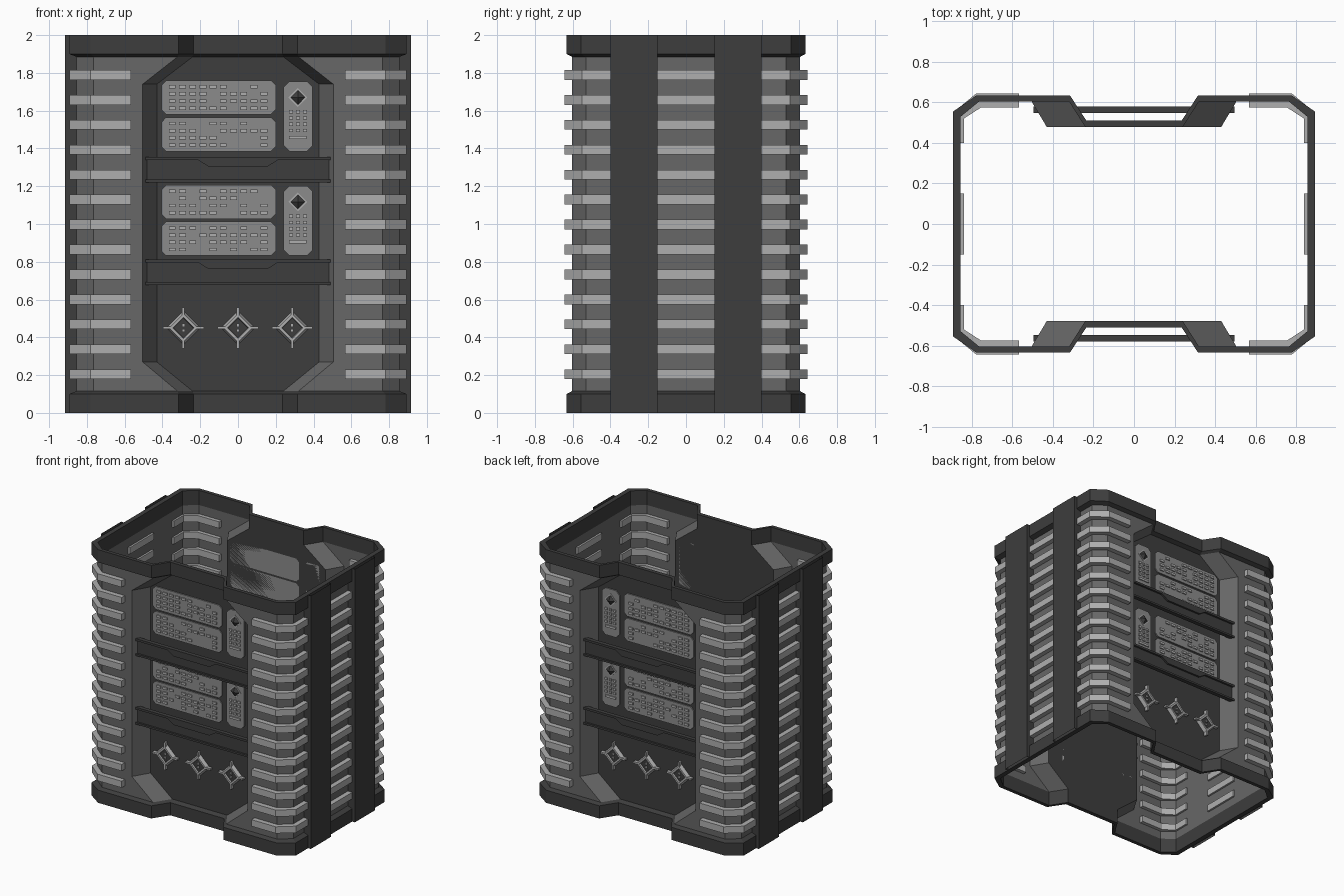
import bpy, bmesh, random
from mathutils import Vector

if "Cube" in bpy.data.objects:
    bpy.data.objects.remove(bpy.data.objects["Cube"])

random.seed(4)

def material(name, v):
    m = bpy.data.materials.new(name)
    m.diffuse_color = (v, v, v, 1)
    m.use_nodes = True
    m.node_tree.nodes["Principled BSDF"].inputs["Base Color"].default_value = m.diffuse_color
    return m

DARK = material("charcoal", 0.047)
BODY = material("mid_grey", 0.135)
PLATE = material("plate_grey", 0.26)
LIGHT = material("light_grey", 0.43)

def finish(name, bm, mat, mx=False, my=True, face_out=None):
    """Store a bmesh as an object, mirrored over x and/or y."""
    if face_out is None:
        bmesh.ops.recalc_face_normals(bm, faces=bm.faces)
    else:
        bm.normal_update()
        for f in bm.faces:
            if f.normal.dot(Vector(face_out)) < 0:
                f.normal_flip()
    me = bpy.data.meshes.new(name)
    bm.to_mesh(me)
    bm.free()
    me.materials.append(mat)
    ob = bpy.data.objects.new(name, me)
    bpy.context.collection.objects.link(ob)
    if mx or my:
        mod = ob.modifiers.new("mirror", 'MIRROR')
        mod.use_axis = (mx, my, False)
    return ob

def face(bm, *pts):
    bm.faces.new([bm.verts.new(p) for p in pts])

def prism(bm, pts, lo, hi, axis='y'):
    """Closed prism of a 2D outline: (x,z) along y, or (x,y) along z."""
    at = (lambda p, h: (p[0], h, p[1])) if axis == 'y' else (lambda p, h: (p[0], p[1], h))
    a = [bm.verts.new(at(p, lo)) for p in pts]
    b = [bm.verts.new(at(p, hi)) for p in pts]
    bm.faces.new(a)
    bm.faces.new(b[::-1])
    for i in range(len(pts)):
        j = (i + 1) % len(pts)
        bm.faces.new((a[i], b[i], b[j], a[j]))

def rect(x0, x1, z0, z1, c=0.0):
    """Rectangle outline, optionally with cut corners."""
    if not c:
        return [(x0, z0), (x1, z0), (x1, z1), (x0, z1)]
    return [(x0 + c, z0), (x1 - c, z0), (x1, z0 + c), (x1, z1 - c),
            (x1 - c, z1), (x0 + c, z1), (x0, z1 - c), (x0, z0 + c)]

def diamond(x, z, r):
    return [(x - r, z), (x, z - r), (x + r, z), (x, z + r)]

Z0, Z1 = 0.115, 1.885
BACK = -0.478            # depth of the recessed panel
WALL = -0.604            # front wall

# body shell: side, corner and front wall around the octagonal recess
hole = [(0.32, Z0), (0.505, 0.27), (0.505, 1.74), (0.32, Z1)]
inner = [(0.24, Z0), (0.43, 0.27), (0.43, 1.74), (0.24, Z1)]
bm = bmesh.new()
plan = [(0.855, 0), (0.855, -0.53), (0.765, WALL)]
for p, q in zip(plan, plan[1:]):
    face(bm, (*p, Z0), (*q, Z0), (*q, Z1), (*p, Z1))
face(bm, *[(x, WALL, z) for x, z in [(0.765, Z1), (0.765, Z0)] + hole])
for i in range(3):
    a, b, c, d = hole[i], hole[i + 1], inner[i + 1], inner[i]
    face(bm, *[(p[0], y, p[1]) for p, y in ((a, WALL), (b, WALL), (c, BACK), (d, BACK))])
finish("body_shell", bm, BODY, mx=True, face_out=(0.1, -1, 0))

# recessed back panel
bm = bmesh.new()
face(bm, *[(x, BACK, z) for x, z in inner + [(-x, z) for x, z in reversed(inner)]])
finish("recess_panel", bm, DARK, face_out=(0, -1, 0))

# top and bottom rims following the plan outline
r_out = [(0.893, 0), (0.893, -0.555), (0.78, -0.633), (0.315, -0.633), (0.235, -0.51), (0, -0.51)]
r_in = [(0.855, 0), (0.855, -0.53), (0.765, WALL), (0.32, WALL), (0.24, BACK), (0, BACK)]
for name, ze, zb, zi in (("top_rim", 2, 1.9, Z1), ("bottom_rim", 0, 0.1, Z0)):
    bm = bmesh.new()
    rings = [[bm.verts.new((*p, z)) for p, z in ((i, ze), (o, ze), (o, zb), (i, zi))]
             for o, i in zip(r_out, r_in)]
    for a, b in zip(rings, rings[1:]):
        for k in range(4):
            bm.faces.new((a[k], a[(k + 1) % 4], b[(k + 1) % 4], b[k]))
    finish(name, bm, DARK, mx=True)

# vertical side bars, open at the ends
bm = bmesh.new()
bar = [(0.893, -0.15), (0.917, -0.15), (0.917, -0.40), (0.855, -0.40)]
bar[0] = (0.855, -0.15)
cols = [[bm.verts.new((*p, z)) for z in (0, 2)] for p in bar]
for a, b in zip(cols, cols[1:]):
    bm.faces.new((a[0], b[0], b[1], a[1]))
finish("side_bars", bm, DARK, mx=True)

# louvres: wrapped corner fins and straight side fins
corner = [(0.567, -0.643), (0.78, -0.643), (0.893, -0.55), (0.893, -0.40),
          (0.84, -0.40), (0.84, -0.52), (0.755, -0.575), (0.567, -0.575)]
bc, bs = bmesh.new(), bmesh.new()
for i in range(13):
    z = 0.205 + i * 0.132
    prism(bc, corner, z - 0.026, z + 0.026, 'z')
    prism(bs, rect(0.84, 0.893, -0.15, 0.15), z - 0.026, z + 0.026, 'z')
finish("corner_fins", bc, LIGHT, mx=True)
finish("side_fins", bs, LIGHT, mx=True, my=False)

# cross beams with lips and a stepped centre
bm = bmesh.new()
for z in (1.22, 0.678):
    prism(bm, rect(-0.485, 0.485, z + 0.01, z + 0.125), -0.565, -0.547)
    prism(bm, rect(-0.495, 0.495, z, z + 0.015), -0.58, -0.547)
    t, s = z + 0.135, z + 0.118
    prism(bm, [(-0.495, t), (-0.495, s), (-0.21, s), (-0.155, s - 0.035),
               (0.155, s - 0.035), (0.21, s), (0.495, s), (0.495, t)], -0.58, -0.547)
finish("cross_beams", bm, DARK)

# control plates with rows of keys
bp, bk, bd = bmesh.new(), bmesh.new(), bmesh.new()
P, K = BACK - 0.009, BACK - 0.017
for z in (1.385, 0.832):
    for dz in (0, 0.195):
        prism(bp, rect(-0.405, 0.2, z + dz, z + dz + 0.18, 0.025), P, BACK)
        for r in range(4):
            for c in range(10):
                if random.random() < 0.75:
                    x, kz = -0.348 + c * 0.054, z + dz + 0.033 + r * 0.038
                    prism(bk, rect(x - 0.018, x + 0.018, kz - 0.009, kz + 0.009), K, P)
    prism(bp, rect(0.242, 0.395, z, z + 0.37, 0.03), P, BACK)
    for c in range(3):
        for r in range(4):
            x, kz = 0.28 + c * 0.037, z + 0.11 + r * 0.033
            prism(bk, rect(x - 0.01, x + 0.01, kz - 0.009, kz + 0.009), K, P)
    prism(bk, rect(0.27, 0.363, z + 0.065, z + 0.082), K, P)
    # dark pointed stud on a light diamond base
    prism(bk, diamond(0.317, z + 0.285, 0.05), P - 0.003, P)
    base = diamond(0.317, z + 0.285, 0.038)
    for i in range(4):
        a, b = base[i], base[(i + 1) % 4]
        face(bd, (a[0], P - 0.004, a[1]), (b[0], P - 0.004, b[1]), (0.317, P - 0.025, z + 0.285))
finish("control_plates", bp, PLATE)
finish("keys", bk, LIGHT)
finish("pointed_studs", bd, DARK, face_out=(0, -1, 0))

# three diamond lamps: raised frame, spikes, dark core, twin lights
bf, bl, bc = bmesh.new(), bmesh.new(), bmesh.new()
for x in (-0.289, 0, 0.287):
    z = 0.45
    rings = [[bf.verts.new((px, y, pz)) for px, pz in diamond(x, z, r)]
             for r, y in ((0.09, BACK), (0.075, -0.505), (0.056, -0.505), (0.05, BACK))]
    for a, b in zip(rings, rings[1:]):
        for i in range(4):
            j = (i + 1) % 4
            bf.faces.new((a[i], a[j], b[j], b[i]))
    for s in (-1, 1):
        prism(bl, rect(x + s * 0.088 - 0.02, x + s * 0.088 + 0.02, z - 0.007, z + 0.007), -0.505, BACK)
        prism(bl, rect(x - 0.007, x + 0.007, z + s * 0.088 - 0.02, z + s * 0.088 + 0.02), -0.505, BACK)
        prism(bl, rect(x - 0.008, x + 0.008, z + s * 0.014 - 0.008, z + s * 0.014 + 0.008), -0.5, BACK)
    prism(bc, diamond(x, z, 0.052), -0.492, BACK)
finish("lamp_frames", bf, LIGHT, face_out=(0, -1, 0))
finish("lamp_spikes_and_lights", bl, LIGHT)
finish("lamp_cores", bc, DARK)
